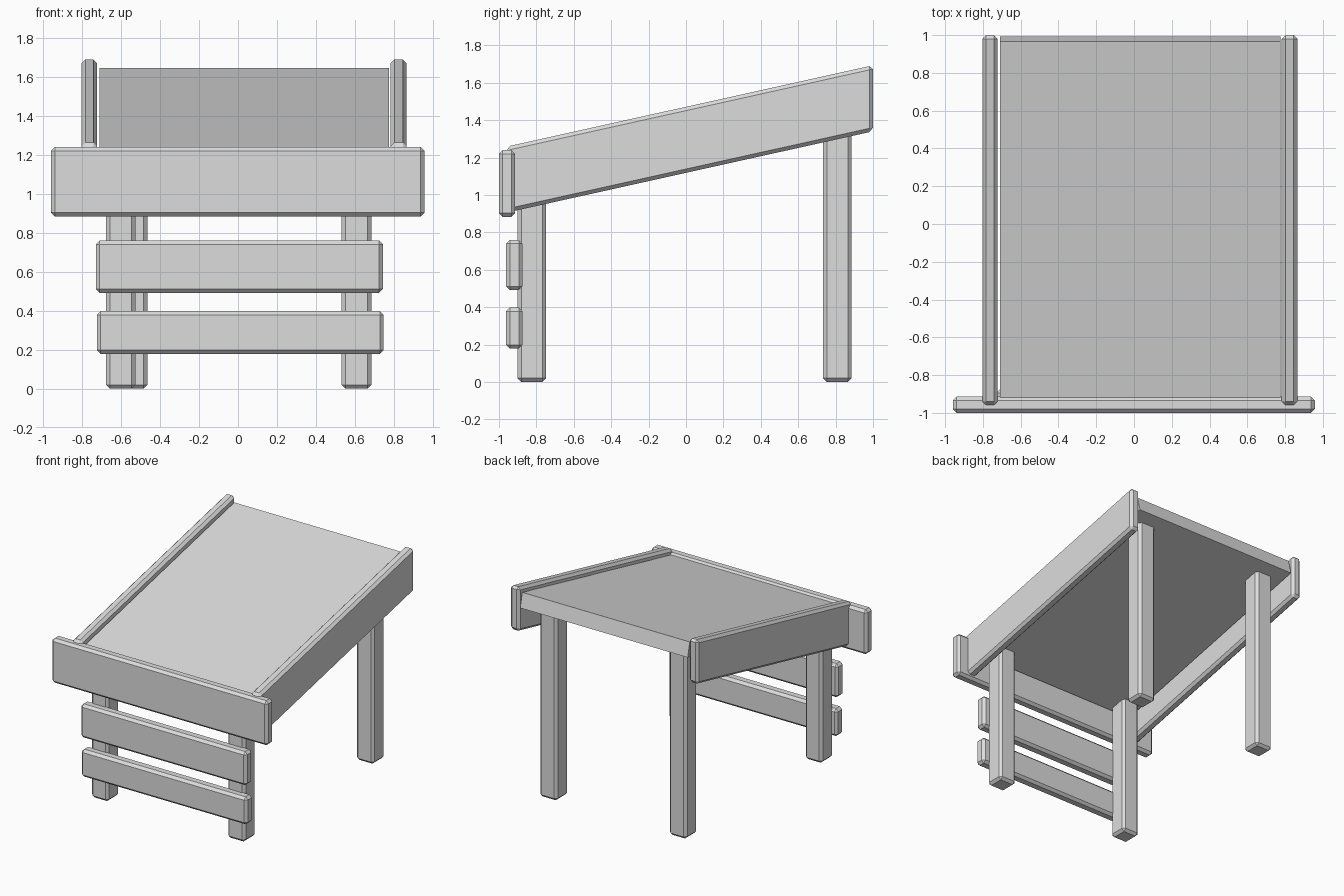
import bpy
import bmesh

default = bpy.data.objects.get("Cube")
if default:
    bpy.data.objects.remove(default, do_unlink=True)

grey = bpy.data.materials.new("plain grey")
grey.use_nodes = True
colour = (0.72, 0.72, 0.72, 1)
grey.diffuse_color = colour
grey.node_tree.nodes["Principled BSDF"].inputs["Base Color"].default_value = colour


def plank(name, x0, x1, profile, bevel=0.02):
    """Extrude a (y, z) outline from x0 to x1 and chamfer its edges."""
    bm = bmesh.new()
    face = bm.faces.new([bm.verts.new((x0, y, z)) for y, z in profile])
    out = bmesh.ops.extrude_face_region(bm, geom=[face])
    verts = [v for v in out["geom"] if isinstance(v, bmesh.types.BMVert)]
    bmesh.ops.translate(bm, verts=verts, vec=(x1 - x0, 0, 0))
    bmesh.ops.recalc_face_normals(bm, faces=bm.faces)
    mesh = bpy.data.meshes.new(name)
    bm.to_mesh(mesh)
    bm.free()
    mesh.materials.append(grey)
    obj = bpy.data.objects.new(name, mesh)
    bpy.context.collection.objects.link(obj)
    if bevel:
        mod = obj.modifiers.new("chamfer", 'BEVEL')
        mod.width = bevel
        mod.segments = 1
        mod.limit_method = 'NONE'


def rect(y0, y1, z0, z1):
    return [(y0, z0), (y1, z0), (y1, z1), (y0, z1)]


# Sloping top panel, square to its own slope
plank("top_panel", -0.71, 0.775,
      [(-0.93, 1.223), (0.967, 1.645), (0.993, 1.53), (-0.904, 1.108)], bevel=0)

# Sloping side boards with upright ends
side = [(-0.96, 0.905), (1.0, 1.34), (1.0, 1.693), (-0.96, 1.258)]
plank("right_side_board", -0.803, -0.722, side)
plank("left_side_board", 0.782, 0.865, side)

# Wide front board and the two slats below it
plank("front_board", -0.959, 0.957, rect(-1.0, -0.914, 0.883, 1.24))
plank("upper_slat", -0.729, 0.743, rect(-0.962, -0.874, 0.491, 0.76))
plank("lower_slat", -0.724, 0.747, rect(-0.962, -0.874, 0.178, 0.398))

# Legs, running up into the panel
front_leg = rect(-0.90, -0.748, 0, 1.17)
back_leg = rect(0.733, 0.885, 0, 1.54)
plank("front_right_leg", -0.677, -0.526, front_leg)
plank("front_left_leg", 0.53, 0.685, front_leg)
plank("back_right_leg", -0.617, -0.464, back_leg)
plank("back_left_leg", 0.53, 0.685, back_leg)
